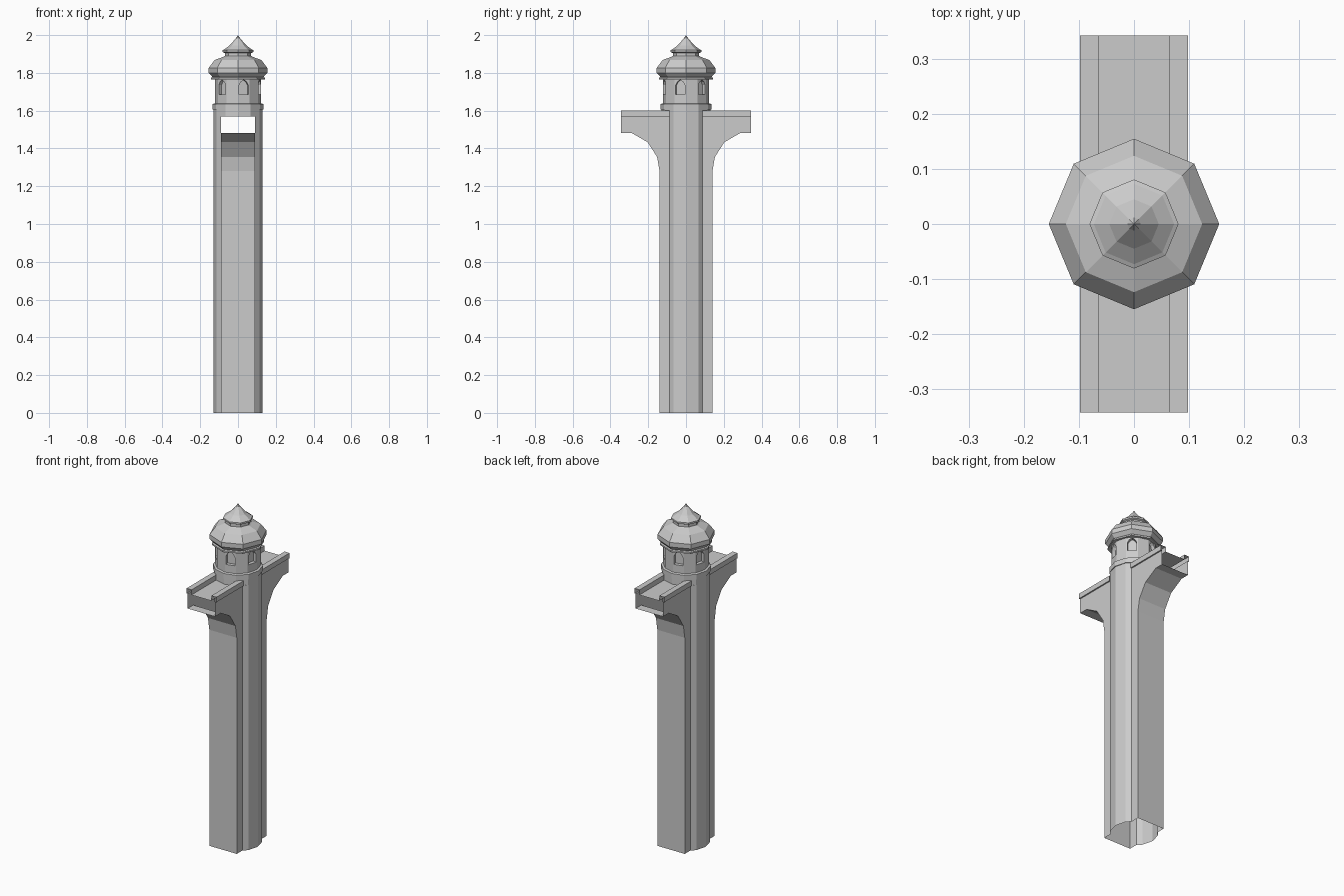
import bpy, bmesh, math
from mathutils import Matrix, Vector

if "Cube" in bpy.data.objects:
    bpy.data.objects.remove(bpy.data.objects["Cube"])


def finish(bm, name):
    bmesh.ops.remove_doubles(bm, verts=bm.verts, dist=1e-5)
    bmesh.ops.recalc_face_normals(bm, faces=bm.faces)
    me = bpy.data.meshes.new(name)
    bm.to_mesh(me)
    bm.free()
    ob = bpy.data.objects.new(name, me)
    bpy.context.collection.objects.link(ob)
    return ob


def poly(bm, pts):
    return bm.faces.new([bm.verts.new(p) for p in pts])


def strip(bm, a, b):
    """Quads between two matching point rows."""
    for i in range(len(a) - 1):
        poly(bm, [a[i], a[i + 1], b[i + 1], b[i]])


def ring(r, z, n):
    return [(r * math.cos(math.tau * i / n), r * math.sin(math.tau * i / n), z)
            for i in range(n + 1)]


def lathe(name, profile, n, cap=False):
    bm = bmesh.new()
    for (r0, z0), (r1, z1) in zip(profile, profile[1:]):
        a, b = ring(r0, z0, n), ring(r1, z1, n)
        if r1 == 0:
            for i in range(n):
                poly(bm, [a[i], a[i + 1], (0, 0, z1)])
        else:
            strip(bm, a, b)
    if cap:
        poly(bm, ring(*profile[0], n)[:-1])
        poly(bm, ring(*profile[-1], n)[:-1])
    return finish(bm, name)


# Hollow pier: slab with curved brackets, open bridge ends, angular side shafts
W, S, END, DECK = 0.09, 0.088, 0.343, 1.57
curve = [(0.14, 0), (0.14, 1.28), (0.153, 1.355), (0.203, 1.433), (0.29, 1.483), (END, 1.483)]
deck = [(W, DECK), (0.098, DECK), (0.098, 1.6), (0.065, 1.6), (0.065, DECK)]
deck += [(-x, z) for x, z in reversed(deck)]
shaft = [(W, -S), (0.113, -0.065), (0.13, 0), (0.113, 0.065), (W, S)]
bm = bmesh.new()
for s in (1, -1):
    strip(bm, [(W, s * y, z) for y, z in curve], [(-W, s * y, z) for y, z in curve])
    strip(bm, [(x, s * S, z) for x, z in deck], [(x, s * END, z) for x, z in deck])
    strip(bm, [(s * x, y, 0) for x, y in shaft], [(s * x, y, DECK) for x, y in shaft])
    for x in (W, -W):
        poly(bm, [(x, s * y, z) for y, z in [(S, 0)] + curve + [(END, DECK), (S, DECK)]])
finish(bm, "bridge_pier")

# Twelve-sided collar and lantern room
lathe("tower_collar", [(0.13, DECK), (0.13, 1.605), (0.134, 1.605), (0.134, 1.635), (0.12, 1.64)], 12)
room = lathe("lantern_room", [(0.123, 1.62), (0.123, 1.775)], 12, cap=True)

# Six arched window recesses cut into alternate faces
bm = bmesh.new()
arch = [(-0.025, 1.685), (0.025, 1.685), (0.025, 1.735), (0.016, 1.752), (0, 1.764),
        (-0.016, 1.752), (-0.025, 1.735)]
for k in range(6):
    rot = Matrix.Rotation(math.radians(45 + 60 * k), 3, 'Z')
    a, b = [[rot @ Vector((r, y, z)) for y, z in arch] for r in (0.098, 0.15)]
    poly(bm, a)
    poly(bm, b)
    strip(bm, a + a[:1], b + b[:1])
cutter = finish(bm, "window_cutter")
cutter.hide_render = True
cutter.hide_viewport = True
mod = room.modifiers.new("windows", 'BOOLEAN')
mod.operation = 'DIFFERENCE'
mod.object = cutter
mod.solver = 'EXACT'

# Eight-sided roof, cupola and spire
lathe("roof", [(0.11, 1.765), (0.143, 1.765), (0.143, 1.774), (0.134, 1.777), (0.155, 1.80),
               (0.155, 1.827), (0.124, 1.868), (0.078, 1.885)], 8)
lathe("cupola", [(0.078, 1.885), (0.07, 1.89), (0.07, 1.905), (0.081, 1.91), (0.081, 1.92),
                 (0.073, 1.924), (0.045, 1.945), (0.012, 1.982), (0, 2.0)], 8)
